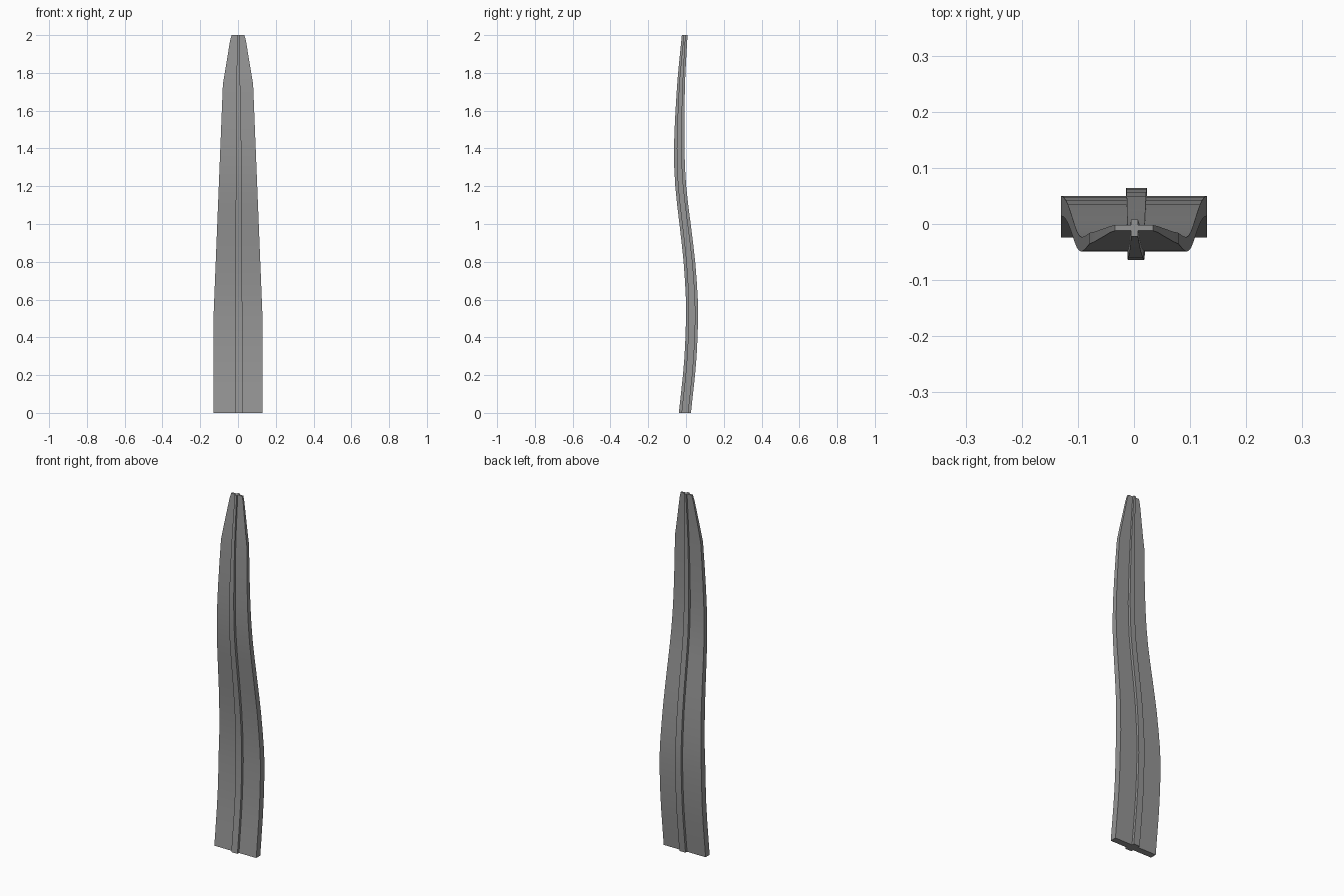
import bpy, bmesh, math

cube = bpy.data.objects.get("Cube")
if cube:
    bpy.data.objects.remove(cube)

grey = bpy.data.materials.new("mid grey")
grey.use_nodes = True
colour = (0.3, 0.3, 0.3, 1)
grey.diffuse_color = colour
grey.node_tree.nodes["Principled BSDF"].inputs["Base Color"].default_value = colour


def ramp(keys, z):
    """Straight interpolation between (height, value) keys."""
    for (z0, a), (z1, b) in zip(keys, keys[1:]):
        if z <= z1:
            return a + (b - a) * (z - z0) / (z1 - z0)
    return keys[-1][1]


def smooth_ramp(keys, z):
    """Cubic interpolation through the keys."""
    n = len(keys) - 1
    slope = []
    for i in range(n + 1):
        a, b = keys[max(i - 1, 0)], keys[min(i + 1, n)]
        slope.append((b[1] - a[1]) / (b[0] - a[0]))
    for i in range(n):
        (z0, a), (z1, b) = keys[i], keys[i + 1]
        if z <= z1:
            h = z1 - z0
            t = (z - z0) / h
            return (a * (1 + 2 * t) * (1 - t) ** 2 + b * t * t * (3 - 2 * t)
                    + h * t * (1 - t) * (slope[i] * (1 - t) - slope[i + 1] * t))
    return keys[-1][1]


# S-curved centre line shared by both parts
bend = [(0, -.006), (.27, .022), (.5, .032), (.6, .031), (.8, .018), (1, -.005),
        (1.2, -.028), (1.4, -.036), (1.74, -.026), (2, -.007)]
heights = sorted({i / 10 for i in range(20)} | {1.74, 1.97, 2.0})


def loft(name, left, right, depth):
    """Skin rectangular sections along the bend; depth is the half thickness."""
    bm = bmesh.new()
    rings = []
    for z in heights:
        y, d = smooth_ramp(bend, z), ramp(depth, z)
        x0, x1 = ramp(left, z), ramp(right, z)
        section = ((x0, y - d), (x1, y - d), (x1, y + d), (x0, y + d))
        rings.append([bm.verts.new((px, py, z)) for px, py in section])
    for a, b in zip(rings, rings[1:]):
        for i in range(4):
            j = (i + 1) % 4
            bm.faces.new((a[i], a[j], b[j], b[i]))
    bm.faces.new(rings[0][::-1])
    bm.faces.new(rings[-1])
    mesh = bpy.data.meshes.new(name)
    bm.to_mesh(mesh)
    bm.free()
    mesh.materials.append(grey)
    obj = bpy.data.objects.new(name, mesh)
    bpy.context.collection.objects.link(obj)
    bpy.ops.object.select_all(action='DESELECT')
    obj.select_set(True)
    bpy.context.view_layer.objects.active = obj
    bpy.ops.object.shade_smooth_by_angle(angle=math.radians(30))


# Broad tapering slat
half = [(0, .13), (.5, .13), (1.74, .08), (1.97, .042), (2, .034)]
loft("slat", [(z, -w) for z, w in half], half,
     [(0, .018), (.5, .018), (1.4, .013), (1.74, .01), (2, .005)])

# Narrow rib standing proud on both faces
loft("centre_rib",
     [(0, -.015), (.5, -.014), (1.4, -.011), (2, -.005)],
     [(0, .023), (.5, .023), (1.4, .018), (2, .007)],
     [(0, .032), (.5, .032), (1.4, .028), (2, .015)])
